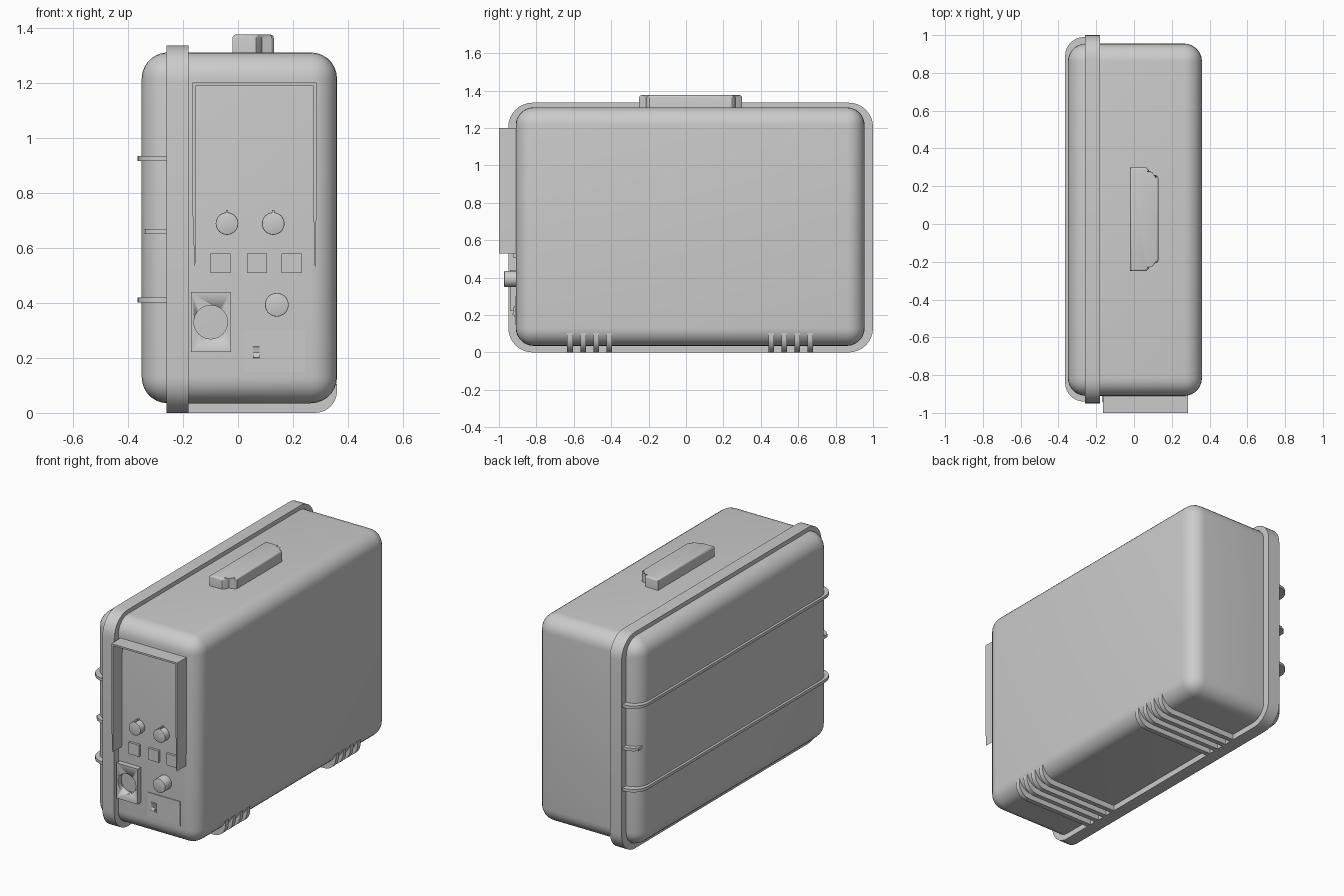
import bpy, bmesh
from math import sin, cos, pi
from mathutils import Vector

if "Cube" in bpy.data.objects:
    bpy.data.objects.remove(bpy.data.objects["Cube"])


def finish(bm, name):
    bmesh.ops.recalc_face_normals(bm, faces=bm.faces[:])
    me = bpy.data.meshes.new(name)
    bm.to_mesh(me)
    bm.free()
    ob = bpy.data.objects.new(name, me)
    bpy.context.collection.objects.link(ob)
    bpy.ops.object.select_all(action='DESELECT')
    ob.select_set(True)
    bpy.context.view_layer.objects.active = ob
    bpy.ops.object.shade_smooth_by_angle(angle=0.6)
    return ob


def place(axis, p, d):
    # puts a 2D profile point at depth d along the given axis
    return {'x': (d, p[0], p[1]), 'y': (p[0], d, p[1]), 'z': (p[0], p[1], d)}[axis]


def prism(name, pts, axis, a, b, end_bevel=0, segs=3):
    bm = bmesh.new()
    lo = [bm.verts.new(place(axis, p, a)) for p in pts]
    hi = [bm.verts.new(place(axis, p, b)) for p in pts]
    n = len(pts)
    bm.faces.new(lo)
    bm.faces.new(hi)
    for i in range(n):
        j = (i + 1) % n
        bm.faces.new((lo[i], lo[j], hi[j], hi[i]))
    if end_bevel:
        edges = [e for e in bm.edges if all(v in hi for v in e.verts)]
        bmesh.ops.bevel(bm, geom=edges, offset=end_bevel, segments=segs,
                        affect='EDGES', profile=0.5)
    return finish(bm, name)


def box(name, lo, hi, bevel=0, segs=5):
    bm = bmesh.new()
    bmesh.ops.create_cube(bm, size=1)
    lo, hi = Vector(lo), Vector(hi)
    for v in bm.verts:
        v.co = Vector([(lo[i] + hi[i]) / 2 + v.co[i] * (hi[i] - lo[i]) for i in range(3)])
    if bevel:
        bmesh.ops.bevel(bm, geom=bm.edges[:], offset=bevel, segments=segs,
                        affect='EDGES', profile=0.5)
    return finish(bm, name)


def arc(cx, cy, r, a0, a1, n=8):
    return [(cx + r * cos((a0 + (a1 - a0) * i / n) * pi / 180),
             cy + r * sin((a0 + (a1 - a0) * i / n) * pi / 180)) for i in range(n + 1)]


def circle(cx, cy, r, n=32):
    return arc(cx, cy, r, 0, 360, n)[:-1]


def round_rect(x0, x1, y0, y1, r):
    return (arc(x1 - r, y1 - r, r, 0, 90) + arc(x0 + r, y1 - r, r, 90, 180)
            + arc(x0 + r, y0 + r, r, 180, 270) + arc(x1 - r, y0 + r, r, 270, 360))


# Main rounded case
box('case_body', (-0.35, -0.91, 0.035), (0.36, 0.955, 1.31), 0.095, 7)

# Raised rim around the case seam
bm = bmesh.new()
outer = round_rect(-0.95, 1.0, 0, 1.335, 0.13)
inner = round_rect(-0.89, 0.935, 0.055, 1.29, 0.10)
loops = [[bm.verts.new(place('x', p, d)) for p in pts]
         for pts, d in ((outer, -0.26), (outer, -0.18), (inner, -0.18), (inner, -0.26))]
n = len(outer)
for k in range(4):
    A, B = loops[k], loops[(k + 1) % 4]
    for i in range(n):
        j = (i + 1) % n
        bm.faces.new((A[i], A[j], B[j], B[i]))
finish(bm, 'case_rim')

# Ribs wrapping across the lid
rib = (arc(-0.265, 0.89, 0.1, 90, 180) + arc(-0.265, -0.84, 0.1, 180, 270)
       + [(-0.25, -0.94), (-0.25, -0.89)]
       + arc(-0.27, -0.825, 0.065, 270, 180) + arc(-0.27, 0.87, 0.065, 180, 90)
       + [(-0.25, 0.935), (-0.25, 0.99)])
for i, z in enumerate((0.41, 0.925)):
    prism(f'lid_rib_{i}', rib, 'z', z - 0.009, z + 0.009)

# Short middle stubs at both ends of the lid
stub = [(-0.25, 0.985), (-0.29, 0.98), (-0.32, 0.965), (-0.338, 0.945),
        (-0.34, 0.88), (-0.25, 0.88)]
prism('lid_stub_back', stub, 'z', 0.651, 0.669)
prism('lid_stub_front', [(x, 0.05 - y) for x, y in stub], 'z', 0.651, 0.669)

# Feet ribs running under the case and up the side edge
foot = [(-0.2, 0)] + arc(0.28, 0.08, 0.08, 270, 360) + [(0.36, 0.105), (0.345, 0.105)]
foot += arc(0.26, 0.13, 0.085, 345, 270) + [(-0.2, 0.045)]
for i, y in enumerate((-0.62, -0.55, -0.48, -0.41, 0.455, 0.525, 0.595, 0.665)):
    prism(f'foot_rib_{i}', foot, 'y', y - 0.015, y + 0.015)

# Carrying handle
handle = [(-0.02, -0.25), (0.065, -0.25), (0.078, -0.235), (0.088, -0.215), (0.122, -0.205),
          (0.13, -0.195), (0.13, 0.245), (0.122, 0.255), (0.088, 0.265), (0.078, 0.285),
          (0.065, 0.30), (-0.02, 0.30)]
prism('handle', handle, 'z', 1.30, 1.375, 0.012)

# Sun hood above the controls
hood = [(-0.165, 1.2), (0.285, 1.2), (0.285, 0.73), (0.281, 0.53), (0.276, 0.545),
        (0.273, 1.189), (-0.153, 1.189), (-0.155, 0.545), (-0.158, 0.53), (-0.165, 0.73)]
prism('hood', hood, 'y', -0.905, -1.0)

# Pair of dials with pointers
for i, x in enumerate((-0.04, 0.128)):
    prism(f'dial_{i}', circle(x, 0.688, 0.041), 'y', -0.90, -0.952, 0.004, 2)
    box(f'dial_pointer_{i}', (x - 0.004, -0.95, 0.72), (x + 0.004, -0.9, 0.737))

# Square push buttons
for i, x in enumerate((-0.064, 0.069, 0.195)):
    box(f'button_{i}', (x - 0.036, -0.925, 0.508), (x + 0.036, -0.9, 0.58))

# Socket plate with a round opening
plate = box('socket_plate', (-0.17, -0.942, 0.222), (-0.025, -0.9, 0.44))
cutter = prism('socket_cutter', circle(-0.099, 0.33, 0.061), 'y', -0.85, -1.0)
cutter.hide_render = True
cutter.hide_viewport = True
mod = plate.modifiers.new('opening', 'BOOLEAN')
mod.operation = 'DIFFERENCE'
mod.solver = 'EXACT'
mod.object = cutter

# Lower knob
prism('knob', circle(0.141, 0.393, 0.043), 'y', -0.90, -0.972, 0.003, 2)

# Switch panel, frame and rocker
box('switch_panel', (0.022, -0.914, 0.15), (0.244, -0.9, 0.30))
box('switch_frame', (0.047, -0.919, 0.19), (0.084, -0.9, 0.247))
prism('switch_rocker', [(-0.917, 0.198), (-0.93, 0.202), (-0.92, 0.22),
                        (-0.924, 0.239), (-0.917, 0.241)], 'x', 0.054, 0.078)
